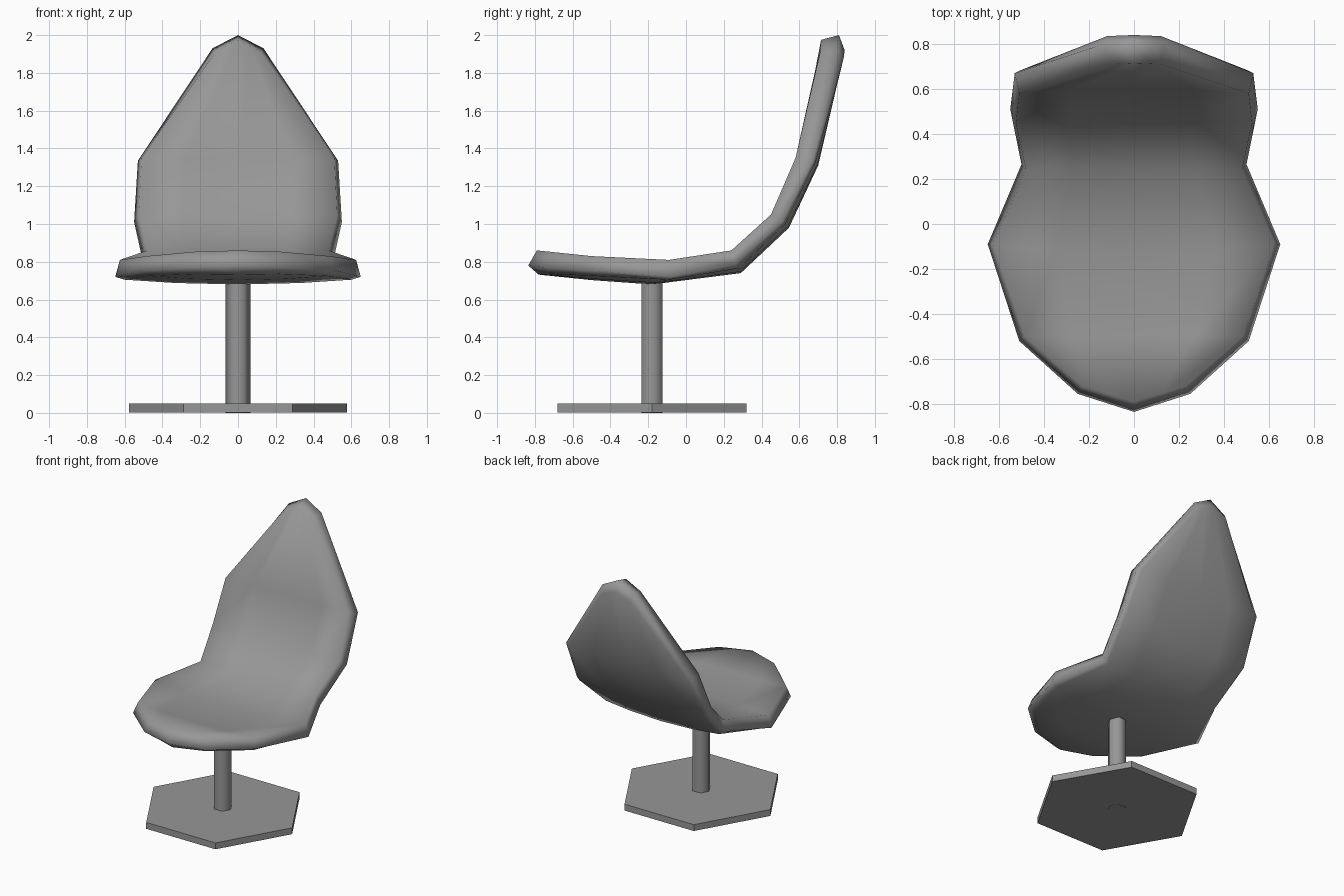
import bpy, bmesh
from math import radians
from mathutils import Matrix

if "Cube" in bpy.data.objects:
    bpy.data.objects.remove(bpy.data.objects["Cube"])

grey = bpy.data.materials.new("dark_grey")
grey.diffuse_color = (0.31, 0.31, 0.31, 1)
grey.use_nodes = True
grey.node_tree.nodes["Principled BSDF"].inputs["Base Color"].default_value = grey.diffuse_color


def finish(bm, name, smooth_angle=None):
    bmesh.ops.recalc_face_normals(bm, faces=bm.faces[:])
    me = bpy.data.meshes.new(name)
    bm.to_mesh(me)
    bm.free()
    me.materials.append(grey)
    ob = bpy.data.objects.new(name, me)
    bpy.context.collection.objects.link(ob)
    if smooth_angle:
        bpy.ops.object.select_all(action='DESELECT')
        ob.select_set(True)
        bpy.context.view_layer.objects.active = ob
        bpy.ops.object.shade_smooth_by_angle(angle=radians(smooth_angle))
    return ob


def prism(name, radius, z0, z1, y, smooth_angle=None):
    bm = bmesh.new()
    bmesh.ops.create_cone(bm, cap_ends=True, segments=6, radius1=radius,
                          radius2=radius, depth=z1 - z0)
    bmesh.ops.rotate(bm, verts=bm.verts, matrix=Matrix.Rotation(radians(30), 3, 'Z'))
    bmesh.ops.translate(bm, verts=bm.verts, vec=(0, y, (z0 + z1) / 2))
    return finish(bm, name, smooth_angle)


# Base plate and post (the post end shows underneath)
prism("base_plate", 0.577, 0.002, 0.05, -0.18)
prism("post", 0.065, 0.0, 0.72, -0.18, 65)

# Shell rows, front lip to headrest. Each layer: (half width, centre y z, edge y z)
sitting = [(.23, -.79, .86, -.72, .853), (.485, -.50, .812, -.50, .83),
           (.625, -.14, .79, -.09, .81), (.48, .245, .845, .24, .86),
           (.525, .46, 1.04, .45, 1.05), (.51, .60, 1.345, .58, 1.35),
           (.12, .715, 1.975, .71, 1.91)]
rim = [(.25, -.835, .78, -.755, .77), (.51, -.52, .75, -.52, .755),
       (.65, -.12, .72, -.09, .72), (.50, .28, .78, .265, .785),
       (.55, .51, 1.01, .51, 1.01), (.53, .67, 1.33, .67, 1.335),
       (.135, .81, 2.0, .80, 1.93)]
outer = [(.22, -.78, .732, -.71, .735), (.47, -.50, .703, -.49, .725),
         (.60, -.18, .68, -.09, .705), (.47, .29, .74, .28, .765),
         (.52, .545, .98, .525, 1.0), (.50, .70, 1.31, .685, 1.325),
         (.12, .84, 1.92, .835, 1.88)]
cols = [-1, -.55, 0, .55, 1]
last = len(sitting) - 1


def point(layer, i, u):
    w, cy, cz, ey, ez = layer[i]
    f = abs(u) ** (1 if i in (0, last) else 2)
    return (u * w, cy + (ey - cy) * f, cz + (ez - cz) * f)


# Perimeter of the row/column grid as an ordered loop
edge = [(0, j) for j in range(4)] + [(i, 4) for i in range(last)]
edge += [(last, j) for j in range(4, 0, -1)] + [(i, 0) for i in range(last, 0, -1)]

# Padded shell: sitting surface, outer surface and a rounded rim between them
bm = bmesh.new()
grids = []
for layer in (sitting, outer):
    g = [[bm.verts.new(point(layer, i, u)) for u in cols] for i in range(last + 1)]
    for i in range(last):
        for j in range(4):
            bm.faces.new((g[i][j], g[i][j + 1], g[i + 1][j + 1], g[i + 1][j]))
    grids.append([g[i][j] for i, j in edge])
middle = [bm.verts.new(point(rim, i, cols[j])) for i, j in edge]
for a, b in ((grids[0], middle), (middle, grids[1])):
    for k in range(len(edge)):
        n = (k + 1) % len(edge)
        bm.faces.new((a[k], a[n], b[n], b[k]))
finish(bm, "seat_shell", 179)
